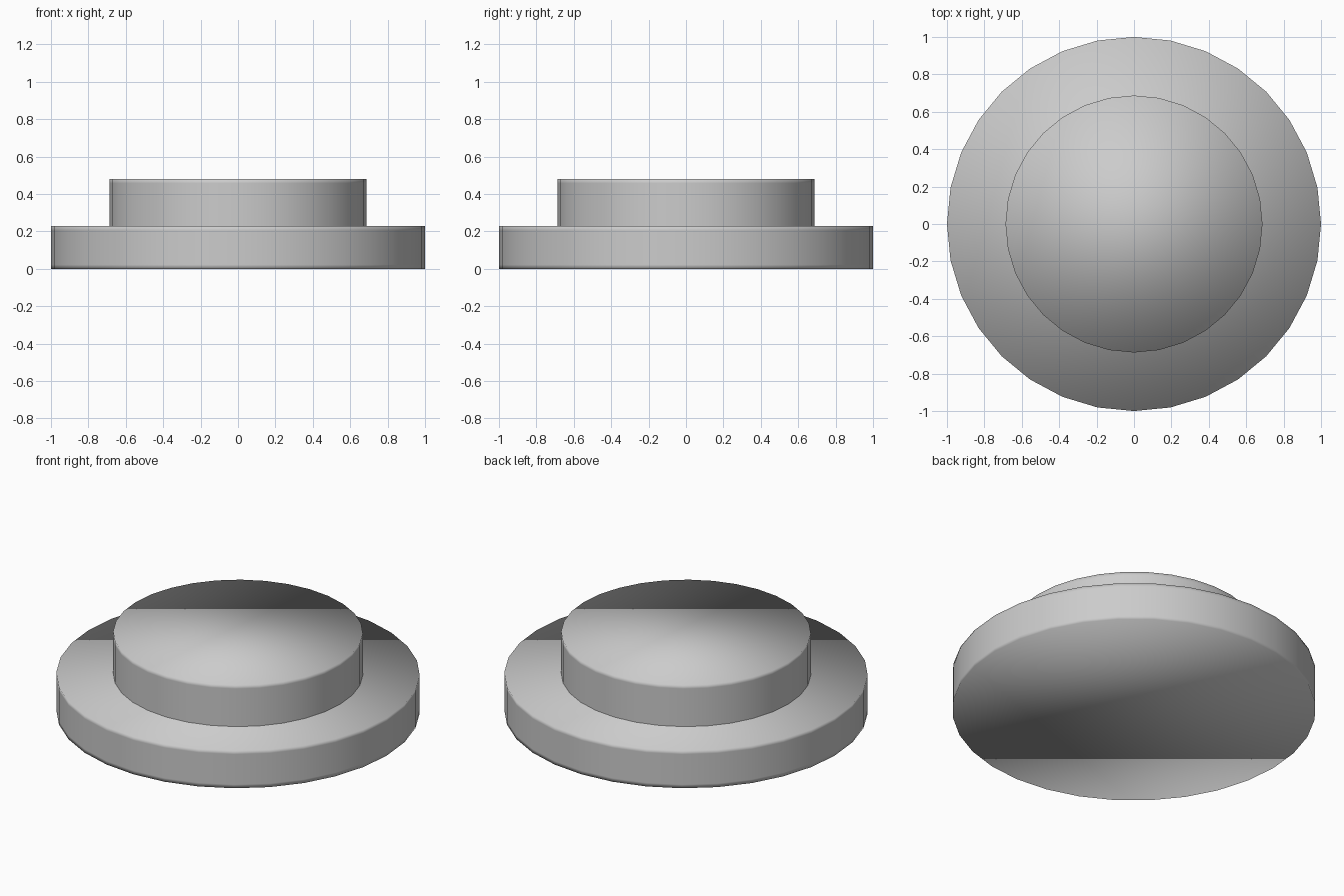
import bpy, bmesh, math

if "Cube" in bpy.data.objects:
    bpy.data.objects.remove(bpy.data.objects["Cube"])

SIDES = 32
LOOP = 0.022  # distance of the support loops from the rims


def disc(name, radius, z0, z1):
    """Smooth-shaded capped cylinder with support loops near both rims."""
    bm = bmesh.new()
    rings = []
    for z in (z0, z0 + LOOP, z1 - LOOP, z1):
        rings.append([bm.verts.new((radius * math.cos(math.tau * i / SIDES),
                                    radius * math.sin(math.tau * i / SIDES), z))
                      for i in range(SIDES)])
    for low, high in zip(rings, rings[1:]):
        for i in range(SIDES):
            j = (i + 1) % SIDES
            bm.faces.new((low[i], low[j], high[j], high[i]))
    bm.faces.new(rings[0][::-1])
    bm.faces.new(rings[-1])
    for face in bm.faces:
        face.smooth = True
    mesh = bpy.data.meshes.new(name)
    bm.to_mesh(mesh)
    bm.free()
    obj = bpy.data.objects.new(name, mesh)
    bpy.context.collection.objects.link(obj)
    return obj


# Wide lower flange and narrower raised top
disc("base_disc", 1.0, 0.0, 0.228)
disc("top_disc", 0.687, 0.2, 0.48)
